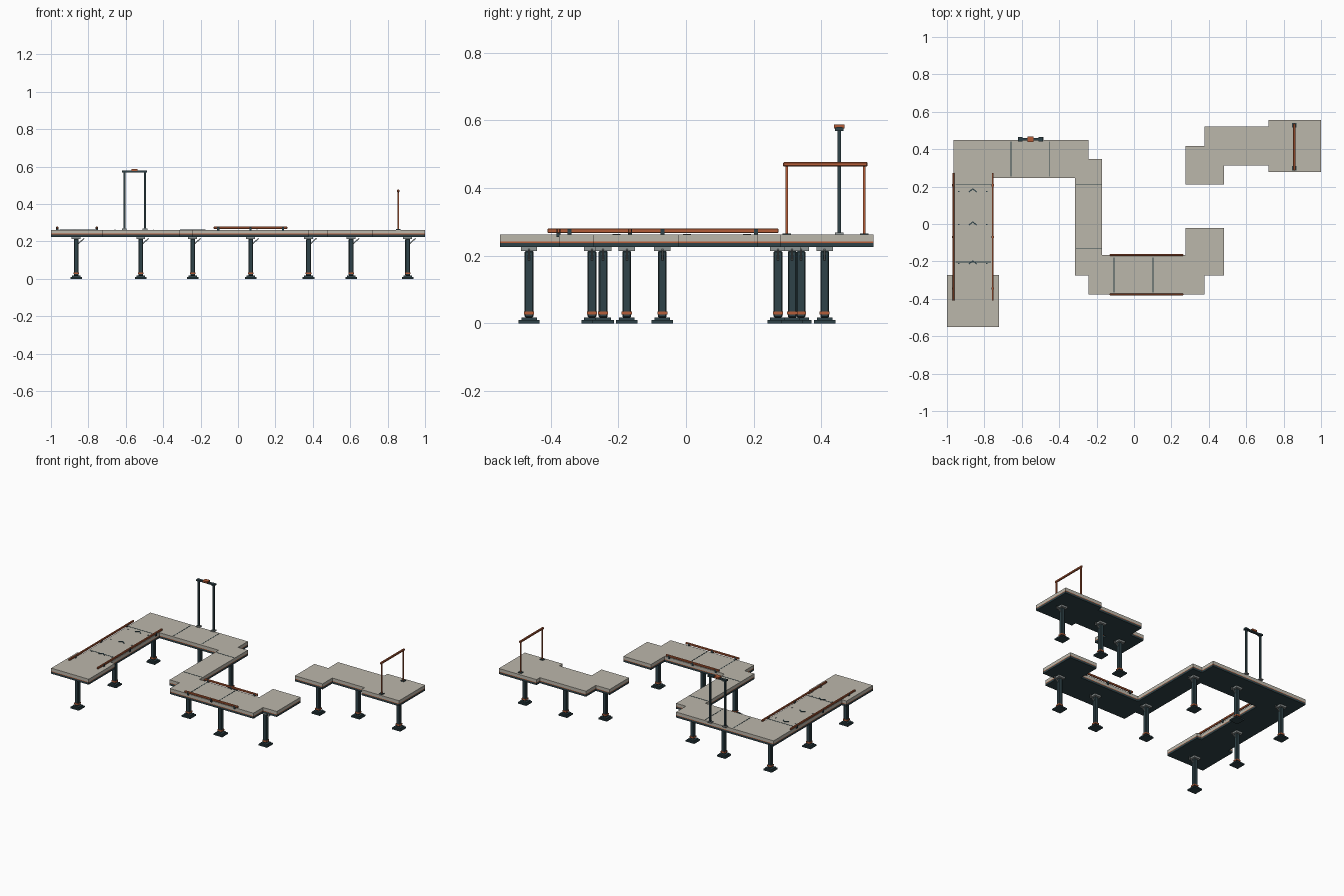
import bpy, bmesh, math
from mathutils import Matrix, Vector

if "Cube" in bpy.data.objects:
    bpy.data.objects.remove(bpy.data.objects["Cube"])


def material(name, rgb):
    m = bpy.data.materials.new(name)
    m.diffuse_color = (*rgb, 1)
    m.use_nodes = True
    m.node_tree.nodes["Principled BSDF"].inputs["Base Color"].default_value = m.diffuse_color
    return m


STONE = material("pale_stone", (0.50, 0.475, 0.41))
TEAL = material("dark_teal", (0.028, 0.055, 0.065))
RUST = material("rust_orange", (0.46, 0.11, 0.04))
STEEL = material("grey_steel", (0.28, 0.31, 0.31))

DECK = 0.262  # walking surface height


def finish(name, bm, mat, bevel=0):
    bmesh.ops.recalc_face_normals(bm, faces=bm.faces)
    me = bpy.data.meshes.new(name)
    bm.to_mesh(me)
    bm.free()
    me.materials.append(mat)
    ob = bpy.data.objects.new(name, me)
    bpy.context.collection.objects.link(ob)
    if bevel:
        mod = ob.modifiers.new("chamfer", "BEVEL")
        mod.width = bevel
        mod.segments = 1
    return ob


def box(name, centre, size, mat, bevel=0, rot=None):
    bm = bmesh.new()
    m = Matrix.Translation(centre)
    if rot:
        m = m @ Matrix.Rotation(rot[0], 4, rot[1])
    bmesh.ops.create_cube(bm, size=1, matrix=m @ Matrix.Diagonal((*size, 1)))
    return finish(name, bm, mat, bevel)


def span(name, x, y, z, mat, bevel=0):
    """Box given by its extents along each axis."""
    lo, hi = Vector((x[0], y[0], z[0])), Vector((x[1], y[1], z[1]))
    return box(name, (lo + hi) / 2, hi - lo, mat, bevel)


def slab(name, outline, z0, z1, mat):
    bm = bmesh.new()
    face = bm.faces.new([bm.verts.new((x, y, z0)) for x, y in outline])
    ext = bmesh.ops.extrude_face_region(bm, geom=[face])["geom"]
    verts = [g for g in ext if isinstance(g, bmesh.types.BMVert)]
    bmesh.ops.translate(bm, verts=verts, vec=(0, 0, z1 - z0))
    return finish(name, bm, mat)


# Layered walkway decks
main_outline = [
    (-1, -0.55), (-0.722, -0.55), (-0.722, -0.273), (-0.755, -0.273),
    (-0.755, 0.245), (-0.315, 0.245), (-0.315, -0.275), (-0.242, -0.275),
    (-0.242, -0.376), (0.378, -0.376), (0.378, -0.275), (0.48, -0.275),
    (0.48, -0.022), (0.275, -0.022), (0.275, -0.166), (-0.17, -0.166),
    (-0.17, 0.347), (-0.242, 0.347), (-0.242, 0.45), (-0.965, 0.45),
    (-0.965, -0.273), (-1, -0.273)]
side_outline = [
    (0.275, 0.21), (0.48, 0.21), (0.48, 0.313), (0.72, 0.313),
    (0.72, 0.278), (1, 0.278), (1, 0.555), (0.72, 0.555),
    (0.72, 0.52), (0.378, 0.52), (0.378, 0.416), (0.275, 0.416)]
for label, outline in (("main", main_outline), ("side", side_outline)):
    slab(label + "_deck_underframe", outline, 0.225, 0.238, TEAL)
    slab(label + "_deck_trim", outline, 0.238, 0.242, RUST)
    slab(label + "_deck_paving", outline, 0.242, DECK, STONE)

# Supporting columns with stepped feet, collars, heads and braces
columns = [(-0.865, -0.464), (-0.865, -0.07), (-0.865, 0.34), (-0.52, 0.34),
           (-0.242, 0.272), (-0.242, -0.175), (0.068, -0.278),
           (0.377, -0.245), (0.377, 0.314), (0.605, 0.41), (0.907, 0.41)]
for x, y in columns:
    for part, w, z0, z1, mat in (
            ("foot", 0.063, 0.0, 0.009, TEAL),
            ("foot_step", 0.046, 0.009, 0.017, TEAL),
            ("column", 0.026, 0.017, 0.214, TEAL),
            ("column_collar", 0.030, 0.026, 0.035, RUST),
            ("column_head", 0.048, 0.213, 0.225, STEEL)):
        box(part, (x, y, (z0 + z1) / 2), (w, w, z1 - z0), mat,
            0.003 if part == "column" else 0)
    box("column_brace", (x + 0.026, y, 0.202), (0.045, 0.006, 0.006),
        STEEL, rot=(-math.radians(42), "Y"))

# Low guard rails with short posts
for x in (-0.966, -0.755):
    span("long_guard_rail", (x - 0.005, x + 0.005), (-0.41, 0.274),
         (0.267, 0.28), RUST, 0.002)
    for y in (-0.345, -0.07, 0.207):
        span("guard_rail_post", (x - 0.006, x + 0.006),
             (y - 0.006, y + 0.006), (0.255, 0.278), TEAL)
for y in (-0.166, -0.377):
    span("short_guard_rail", (-0.13, 0.264), (y - 0.005, y + 0.005),
         (0.267, 0.28), RUST, 0.002)
    for x in (-0.105, 0.067, 0.24):
        span("guard_rail_post", (x - 0.006, x + 0.006),
             (y - 0.006, y + 0.006), (0.255, 0.278), TEAL)

# Tall dark gateway at the rear edge
gx, gy = -0.553, 0.453
for s in (-1, 1):
    px = gx + s * 0.055
    box("gateway_foot", (px, gy, 0.265), (0.026, 0.026, 0.007), STEEL)
    box("gateway_post", (px, gy, 0.417), (0.011, 0.011, 0.31), TEAL)
    box("gateway_post_cap", (px, gy, 0.574), (0.024, 0.024, 0.010), TEAL)
box("gateway_beam", (gx, gy, 0.575), (0.135, 0.015, 0.010), TEAL)
box("gateway_marker", (gx, gy, 0.582), (0.034, 0.030, 0.011), RUST)

# Rust gateway on the side deck
rx = 0.857
for y in (0.298, 0.527):
    box("finish_gate_foot", (rx, y, 0.2635), (0.024, 0.024, 0.005), TEAL)
    box("finish_gate_post", (rx, y, 0.364), (0.007, 0.007, 0.203), RUST)
span("finish_gate_beam", (rx - 0.006, rx + 0.006), (0.287, 0.537),
     (0.463, 0.477), RUST, 0.003)

# Paving seams
ZS = (DECK - 0.002, DECK + 0.001)
for x, y0, y1 in ((-0.658, 0.255, 0.44), (-0.45, 0.255, 0.44),
                  (-0.107, -0.365, -0.178), (0.102, -0.365, -0.178)):
    span("paving_seam", (x - 0.002, x + 0.002), (y0, y1), ZS, TEAL)
for y, x0, x1 in ((0.21, -0.955, -0.765), (-0.203, -0.955, -0.765),
                  (0.21, -0.31, -0.175), (-0.132, -0.31, -0.175)):
    span("paving_seam", (x0, x1), (y - 0.002, y + 0.002), ZS, TEAL)

# Direction chevrons with flanking studs
for y in (0.18, 0.003, -0.205):
    for s in (-1, 1):
        box("direction_chevron", (-0.862 + s * 0.010, y, DECK + 0.001),
            (0.029, 0.006, 0.003), TEAL, rot=(-s * math.radians(40), "Z"))
        box("deck_stud", (-0.862 + s * 0.075, y - 0.006, DECK + 0.001),
            (0.006, 0.006, 0.003), TEAL)
